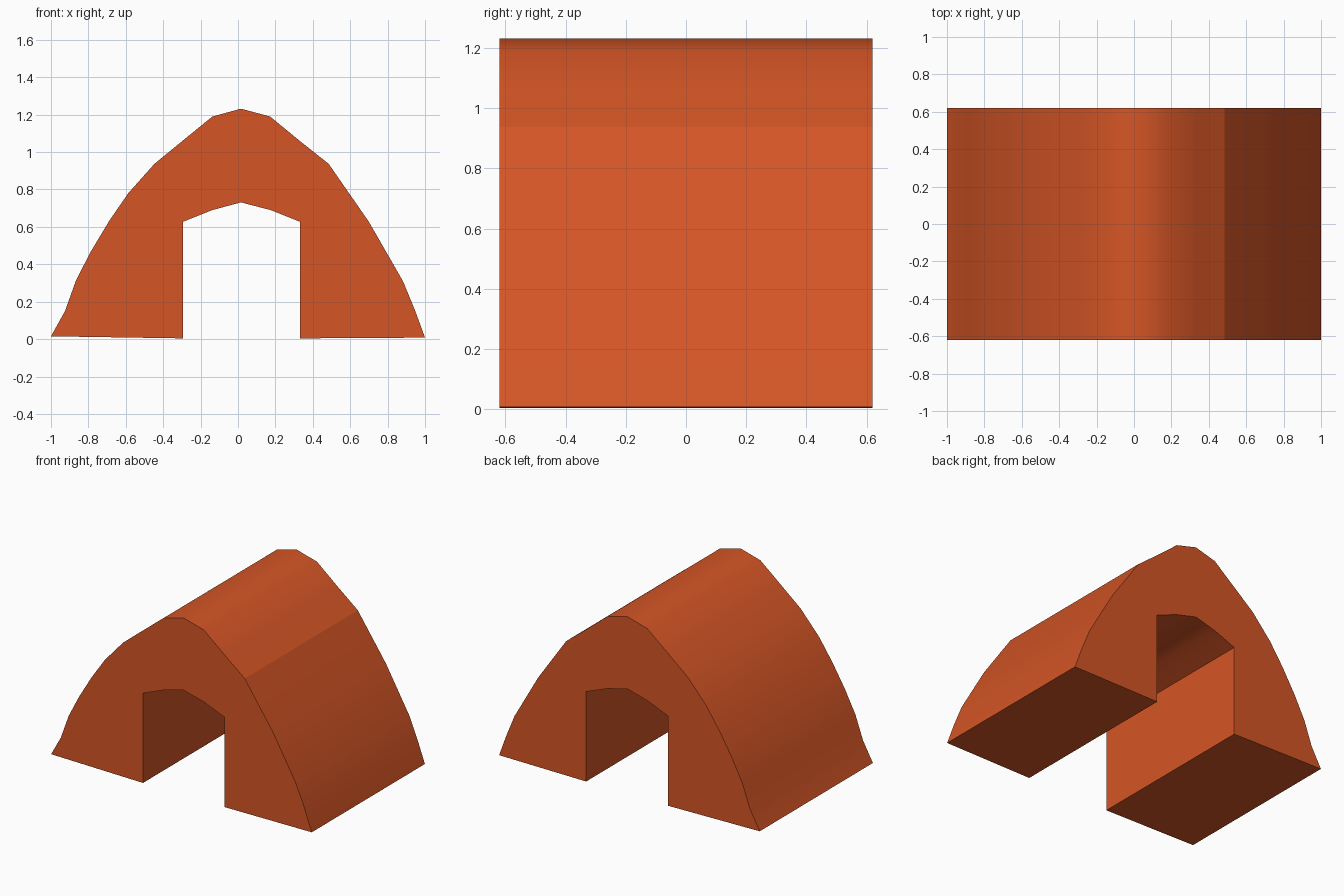
import bpy, bmesh, math

if "Cube" in bpy.data.objects:
    bpy.data.objects.remove(bpy.data.objects["Cube"])

HALF_DEPTH = 0.62
SMOOTH_LIMIT = math.radians(35)

# Arch cross-section (x, z): outer curve from left foot to right foot
outer = [(-1.0, 0.015), (-0.925, 0.15), (-0.866, 0.315), (-0.786, 0.47),
         (-0.69, 0.63), (-0.587, 0.78), (-0.447, 0.937), (-0.297, 1.06),
         (-0.137, 1.19), (0.016, 1.232), (0.172, 1.19), (0.33, 1.06),
         (0.485, 0.937), (0.70, 0.627), (0.882, 0.31), (0.946, 0.155),
         (1.0, 0.008)]
# Inner opening from right foot back to left foot
inner = [(0.332, 0.004), (0.332, 0.627), (0.174, 0.69), (0.016, 0.731),
         (-0.137, 0.69), (-0.295, 0.627), (-0.295, 0.004)]
CREASE_X = 0.485  # hard line on the right slope

# Extrude the profile from front to back
bm = bmesh.new()
front = bm.faces.new([bm.verts.new((x, -HALF_DEPTH, z)) for x, z in outer + inner])
ext = bmesh.ops.extrude_face_region(bm, geom=[front], use_keep_orig=True)
new_verts = [g for g in ext["geom"] if isinstance(g, bmesh.types.BMVert)]
bmesh.ops.translate(bm, verts=new_verts, vec=(0, 2 * HALF_DEPTH, 0))
bmesh.ops.recalc_face_normals(bm, faces=bm.faces)

# Smooth curved surfaces, hard corners
for f in bm.faces:
    f.smooth = True
for e in bm.edges:
    on_crease = all(abs(v.co.x - CREASE_X) < 1e-4 for v in e.verts)
    e.smooth = e.calc_face_angle(0) < SMOOTH_LIMIT and not on_crease

mesh = bpy.data.meshes.new("arch_block")
bm.to_mesh(mesh)
bm.free()

# Single orange-red colour
mat = bpy.data.materials.new("burnt orange")
mat.diffuse_color = (0.665, 0.092, 0.019, 1)
mat.use_nodes = True
mat.node_tree.nodes["Principled BSDF"].inputs["Base Color"].default_value = mat.diffuse_color
mesh.materials.append(mat)
bpy.context.collection.objects.link(bpy.data.objects.new("arch_block", mesh))
